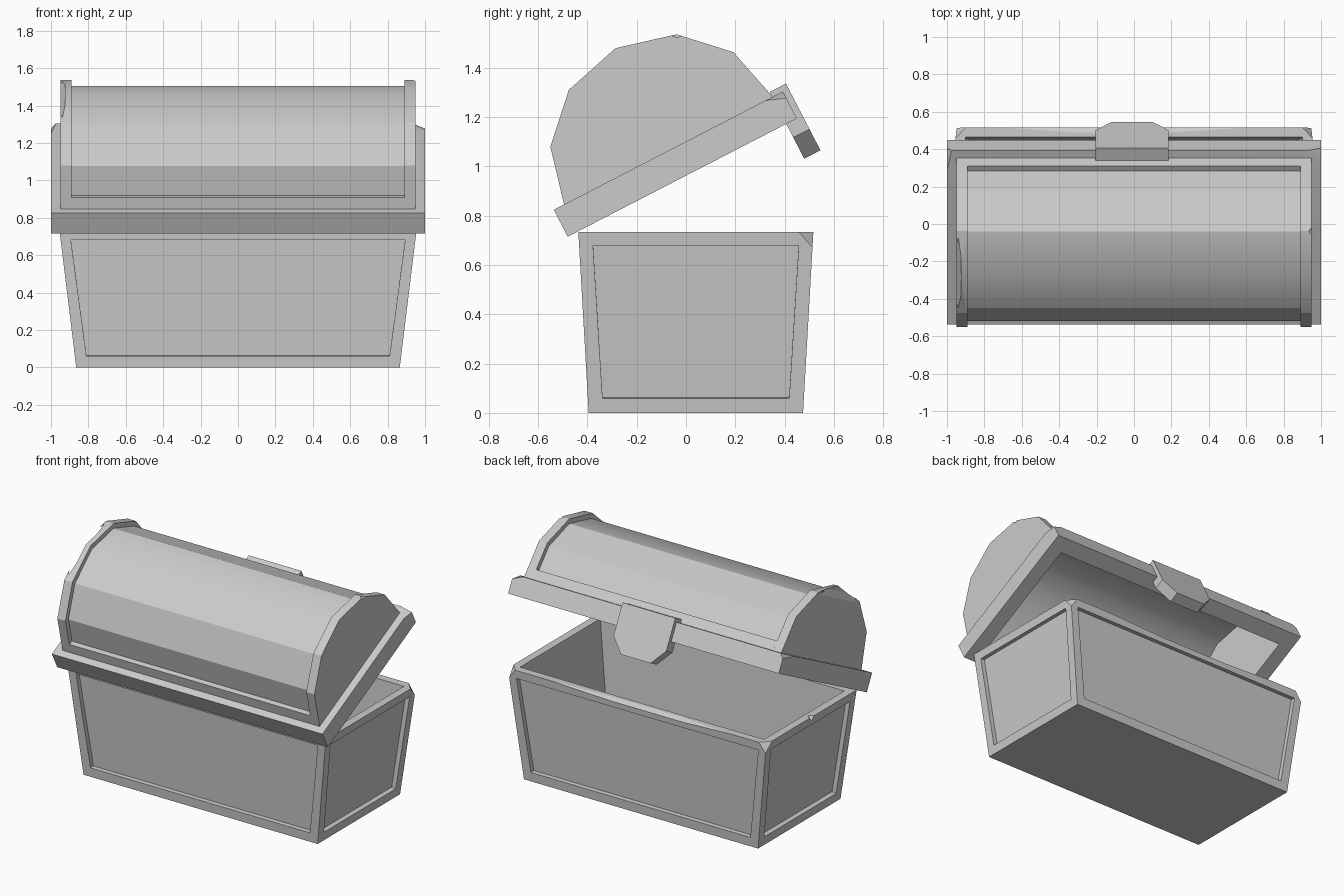
import bpy, bmesh
from math import radians
from mathutils import Matrix, Vector

cube = bpy.data.objects.get("Cube")
if cube:
    bpy.data.objects.remove(cube, do_unlink=True)

# Single plain grey
grey = bpy.data.materials.new("plain_grey")
grey.use_nodes = True
colour = (0.6, 0.6, 0.6, 1)
grey.diffuse_color = colour
grey.node_tree.nodes["Principled BSDF"].inputs["Base Color"].default_value = colour


def finish(name, bm):
    bmesh.ops.recalc_face_normals(bm, faces=bm.faces)
    mesh = bpy.data.meshes.new(name)
    bm.to_mesh(mesh)
    bm.free()
    mesh.materials.append(grey)
    obj = bpy.data.objects.new(name, mesh)
    bpy.context.collection.objects.link(obj)
    return obj


def prism(name, profile, x0, x1):
    """Extrude a (y, z) profile along x."""
    bm = bmesh.new()
    face = bm.faces.new([bm.verts.new((x0, y, z)) for y, z in profile])
    ext = bmesh.ops.extrude_face_region(bm, geom=[face])
    moved = [v for v in ext["geom"] if isinstance(v, bmesh.types.BMVert)]
    bmesh.ops.translate(bm, vec=(x1 - x0, 0, 0), verts=moved)
    return finish(name, bm)


def hull(name, points):
    bm = bmesh.new()
    for p in points:
        bm.verts.new(p)
    bmesh.ops.convex_hull(bm, input=bm.verts)
    return finish(name, bm)


def cut(obj, cutter):
    """Subtract the cutter for good, then discard it."""
    cutter.hide_render = True
    mod = obj.modifiers.new("cut", "BOOLEAN")
    mod.operation = "DIFFERENCE"
    mod.solver = "EXACT"
    mod.object = cutter
    bpy.context.view_layer.update()
    deps = bpy.context.evaluated_depsgraph_get()
    mesh = bpy.data.meshes.new_from_object(obj.evaluated_get(deps))
    obj.modifiers.clear()
    obj.data = mesh
    bpy.data.objects.remove(cutter, do_unlink=True)


def corner_chip(obj, corner, size):
    """Slice off a corner; size gives the signed reach along each axis."""
    c = Vector(corner)
    out = c - Vector(size) * 0.5
    tips = []
    for i in range(3):
        tip = out.copy()
        tip[i] = c[i] + size[i] + (size[i])
        tips.append(tip)
    cut(obj, hull("chip", [out] + tips))


def mirrored(half):
    """Complete a profile listed from the right foot up to the apex."""
    return half + [(-y, z) for y, z in reversed(half) if y > 0]


# Chest body: tapered box, recessed side panels, hollow inside
TOP, MID_Y = 0.735, 0.04
bm = bmesh.new()
rings = []
for hx, hy, z in ((0.865, 0.435, 0), (0.955, 0.477, TOP)):
    rings.append([bm.verts.new((sx * hx, MID_Y + sy * hy, z))
                  for sx, sy in ((-1, -1), (1, -1), (1, 1), (-1, 1))])
bm.faces.new(rings[0][::-1])
rim = bm.faces.new(rings[1])
sides = [bm.faces.new((rings[0][i], rings[0][(i + 1) % 4],
                       rings[1][(i + 1) % 4], rings[1][i])) for i in range(4)]
bmesh.ops.recalc_face_normals(bm, faces=bm.faces)
bmesh.ops.inset_individual(bm, faces=sides, thickness=0.082, depth=0)
for f in sides:
    ext = bmesh.ops.extrude_discrete_faces(bm, faces=[f])["faces"][0]
    bmesh.ops.translate(bm, vec=ext.normal * -0.03, verts=ext.verts)
bmesh.ops.inset_individual(bm, faces=[rim], thickness=0.075, depth=0)
floor = bmesh.ops.extrude_discrete_faces(bm, faces=[rim])["faces"][0]
for v in floor.verts:
    v.co = (v.co.x * 0.91, MID_Y + (v.co.y - MID_Y) * 0.9, 0.08)
body = finish("chest_body", bm)

# Worn corners and edges of the body
for side in (-1, 1):
    corner_chip(body, (side * 0.955, MID_Y + 0.477, TOP), (side * -0.055, -0.06, -0.08))
cut(body, hull("chip", [(0.65, 0.518, TOP), (-0.72, 0.518, TOP),
                        (-0.33, 0.485, 0.738), (0.2, 0.485, 0.738),
                        (-0.33, 0.53, 0.71), (0.2, 0.53, 0.71),
                        (0, 0.56, 0.78)]))
cut(body, hull("chip", [(-0.96, 0.0, 0.74), (-0.96, 0.07, 0.74),
                        (-0.92, 0.035, 0.74), (-0.96, 0.035, 0.7)]))

# Lid, modelled closed around its own centre line
outer = [(0.477, 0.12), (0.418, 0.357), (0.246, 0.527), (0, 0.591)]
panel = [(0.477, 0.12), (0.461, 0.185), (0.43, 0.18), (0.391, 0.34), (0.231, 0.499), (0, 0.559)]
inner = [(0.42, -0.05), (0.41, 0.122), (0.36, 0.32), (0.21, 0.465), (0, 0.52)]
HALF, RIM = 0.523, 0.123

lid_rim = prism("lid_rim", mirrored([(HALF, 0), (HALF, RIM)]), -1, 1)
lid_dome = prism("lid_dome", mirrored(panel), -0.89, 0.89)
right_band = prism("lid_right_band", mirrored(outer), -0.95, -0.89)
left_band = prism("lid_left_band", mirrored(outer), 0.89, 0.95)
lid = [lid_rim, lid_dome, right_band, left_band]
for part in lid:
    cut(part, prism("cavity", mirrored(inner), -0.9, 0.9))

# Worn spots on the lid
corner_chip(lid_rim, (1, HALF, RIM), (-0.07, -0.08, -0.03))
corner_chip(lid_rim, (-1, HALF, RIM), (0.025, -0.12, -0.03))
cut(left_band, hull("chip", [(0.92, 0.246, 0.54), (0.96, 0.2, 0.55), (0.96, 0.29, 0.5),
                             (0.96, 0.24, 0.505), (0.96, 0.3, 0.58)]))
cut(right_band, hull("chip", [(-0.925, 0.2, 0.56), (-0.925, -0.2, 0.56), (-0.96, 0.23, 0.5),
                              (-0.96, -0.23, 0.5), (-0.96, 0, 0.56), (-0.96, 0, 0.64),
                              (-0.925, 0, 0.6)]))

# Latch plate with clipped lower corners
bm = bmesh.new()
outline = [(-0.205, 0.146), (-0.205, -0.062), (-0.12, -0.159),
           (0.1, -0.159), (0.185, -0.062), (0.185, 0.146)]
front = bm.faces.new([bm.verts.new((x, 0.475, z)) for x, z in outline])
ext = bmesh.ops.extrude_face_region(bm, geom=[front])
bmesh.ops.translate(bm, vec=(0, 0.074, 0),
                    verts=[v for v in ext["geom"] if isinstance(v, bmesh.types.BMVert)])
latch = finish("latch", bm)

# Swing the lid open
swing = (Matrix.Translation((0, -0.48, 0.715)) @ Matrix.Rotation(radians(27.3), 4, "X")
         @ Matrix.Translation((0, HALF, 0)))
for part in lid + [latch]:
    part.data.transform(swing)

# Soften only the dome's crown
bpy.ops.object.select_all(action="DESELECT")
for part in lid:
    part.select_set(True)
bpy.context.view_layer.objects.active = lid_dome
bpy.ops.object.shade_smooth_by_angle(angle=radians(30))
